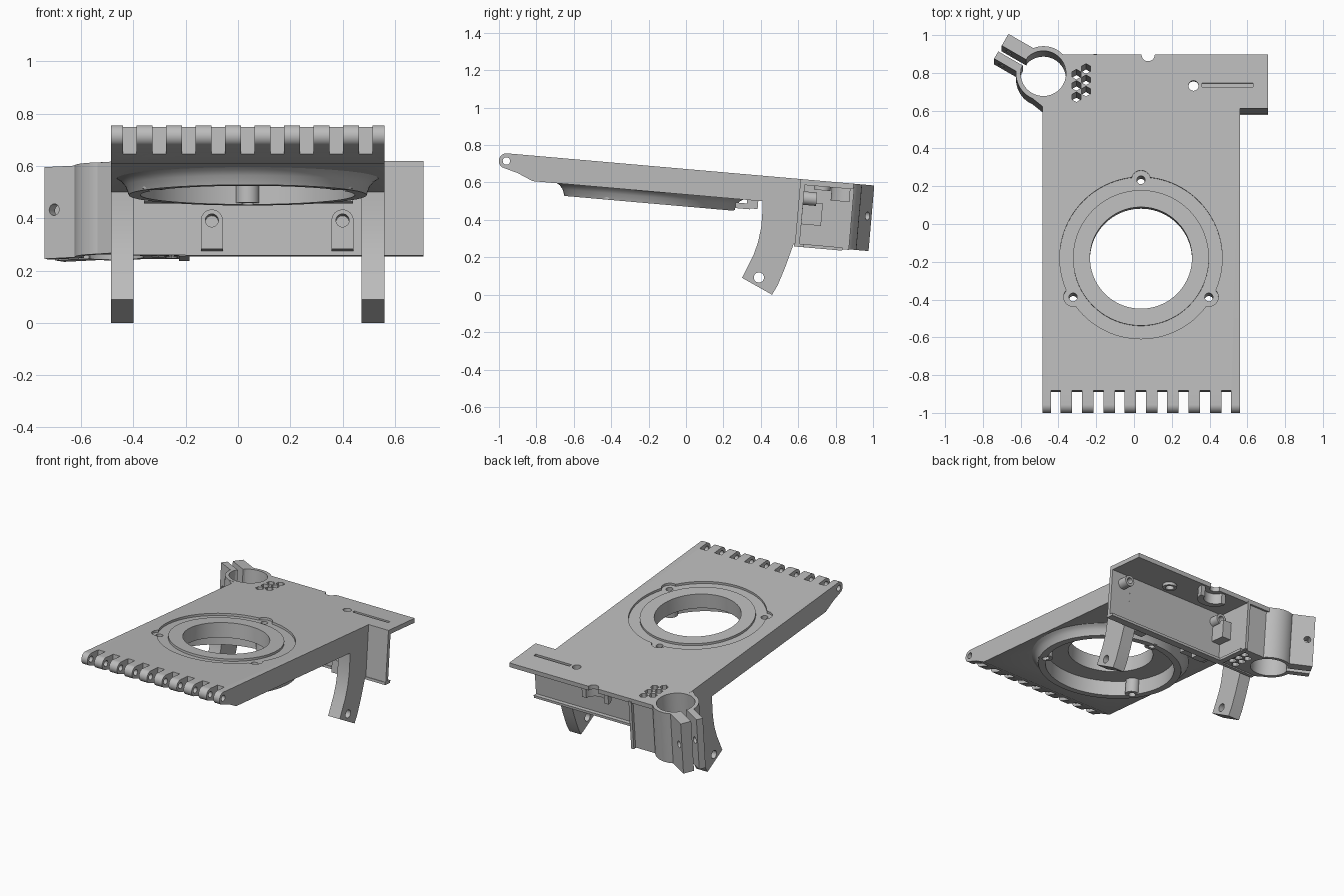
import bpy, bmesh, math
from mathutils import Matrix

if "Cube" in bpy.data.objects:
    bpy.data.objects.remove(bpy.data.objects["Cube"], do_unlink=True)

grey = bpy.data.materials.new("plain grey")
grey.use_nodes = True
GREY = (0.5, 0.5, 0.5, 1)
grey.diffuse_color = GREY
grey.node_tree.nodes["Principled BSDF"].inputs["Base Color"].default_value = GREY

# The deck slopes down towards the back; most parts are built in its frame
TILT = Matrix.Translation((0, 0, 0.672)) @ Matrix.Rotation(math.radians(-5), 4, 'X')
parts, helpers = [], []


def add(name, bm, cutter=False, tilted=True):
    bmesh.ops.recalc_face_normals(bm, faces=bm.faces)
    mesh = bpy.data.meshes.new(name)
    bm.to_mesh(mesh)
    bm.free()
    mesh.materials.append(grey)
    ob = bpy.data.objects.new(name, mesh)
    bpy.context.collection.objects.link(ob)
    if tilted:
        ob.matrix_world = TILT
    ob.hide_render = cutter
    (helpers if cutter else parts).append(ob)
    return ob


def prism(name, pts, axis, a, b, **kw):
    """Extrude a 2D outline along an axis from a to b."""
    place = {'x': lambda p, h: (h, p[0], p[1]),
             'y': lambda p, h: (p[0], h, p[1]),
             'z': lambda p, h: (p[0], p[1], h)}[axis]
    bm = bmesh.new()
    low, high = [[bm.verts.new(place(p, h)) for p in pts] for h in (a, b)]
    bm.faces.new(low)
    bm.faces.new(high)
    for i in range(len(pts)):
        j = (i + 1) % len(pts)
        bm.faces.new((low[i], low[j], high[j], high[i]))
    return add(name, bm, **kw)


def arc(cx, cy, r, start=0, sweep=360, n=48):
    steps = n if sweep == 360 else n + 1
    angles = [math.radians(start + sweep * i / n) for i in range(steps)]
    return [(cx + r * math.cos(t), cy + r * math.sin(t)) for t in angles]


def box(name, x, y, z, **kw):
    return prism(name, [(x[0], y[0]), (x[1], y[0]), (x[1], y[1]), (x[0], y[1])],
                 'z', z[0], z[1], **kw)


def lathe(name, cx, cy, profile, n=96, **kw):
    """Revolve a closed (radius, height) outline about a vertical axis."""
    bm = bmesh.new()
    rings = [[bm.verts.new((x, y, h)) for x, y in arc(cx, cy, r, n=n)] for r, h in profile]
    for k, ring in enumerate(rings):
        nxt = rings[(k + 1) % len(rings)]
        for i in range(n):
            j = (i + 1) % n
            bm.faces.new((ring[i], ring[j], nxt[j], nxt[i]))
    return add(name, bm, **kw)


def cut(ob, *cutters):
    for c in cutters:
        m = ob.modifiers.new("cut", 'BOOLEAN')
        m.operation, m.solver, m.object = 'DIFFERENCE', 'EXACT', c


LEFT, RIGHT, END = -0.485, 0.56, 0.71
CX, CY = 0.037, -0.18            # centre of the round opening
KX, KY = -0.48, 0.80             # centre of the clamp

# Deck with hinge barrel, thin rear shelf and rear wall
profile = arc(-0.96, -0.041, 0.041, 90, 150, 14) + [
    (-0.895, -0.10), (-0.811, -0.136), (0.615, -0.136), (0.615, -0.36),
    (0.64, -0.36), (0.64, -0.03), (0.9, -0.03), (0.9, 0)]
deck = prism("deck", profile, 'x', LEFT, RIGHT)
wing = prism("shelf_wing", [(0.615, 0), (0.615, -0.36), (0.64, -0.36), (0.64, -0.03),
                            (0.9, -0.03), (0.9, 0)], 'x', RIGHT, END)

# Hinge slots and pin hole
for k in range(9):
    x = -0.44 + 0.1128 * k
    cut(deck, box("slot_cutter", (x, x + 0.052), (-1.1, -0.885), (-0.3, 0.1), cutter=True))
cut(deck, prism("pin_cutter", arc(-0.96, -0.041, 0.02, n=24), 'x', -0.6, 0.7, cutter=True))

# Round opening, wider pocket below it, and shallow groove on top
cut(deck,
    prism("opening_cutter", arc(CX, CY, 0.27, n=96), 'z', -0.3, 0.1, cutter=True),
    prism("pocket_cutter", arc(CX, CY, 0.41, n=96), 'z', -0.3, -0.1, cutter=True),
    lathe("groove_cutter", CX, CY, [(0.36, -0.015), (0.43, -0.015), (0.43, 0.05), (0.36, 0.05)],
          cutter=True))
skirt = lathe("opening_skirt", CX, CY, [(0.51, -0.13), (0.485, -0.145), (0.468, -0.165),
              (0.455, -0.2), (0.41, -0.2), (0.41, -0.13)])

# Three screw lobes around the opening
for angle in (90, 210, 330):
    t = math.radians(angle)
    x, y = CX + 0.415 * math.cos(t), CY + 0.415 * math.sin(t)
    hole = prism("screw_cutter", arc(x, y, 0.022, n=24), 'z', -0.4, 0.1, cutter=True)
    cut(deck, prism("lobe_cutter", arc(x, y, 0.05, n=32), 'z', -0.015, 0.06, cutter=True), hole)
    lug = prism("screw_lug", arc(x, y, 0.045, n=32), 'z', -0.195, -0.09)
    cut(lug, hole)
    cut(skirt, hole)

# Shelf details: notch, round hole and long groove
notch = prism("notch_cutter", arc(0.075, 0.9, 0.035), 'z', -0.06, 0.1, cutter=True)
round_hole = prism("hole_cutter", arc(0.315, 0.735, 0.027, n=32), 'z', -0.1, 0.1, cutter=True)
groove = box("long_groove_cutter", (0.36, 0.63), (0.727, 0.748), (-0.015, 0.1), cutter=True)
cut(deck, notch, round_hole, groove)
cut(wing, groove)
cup = prism("notch_cup", arc(0.075, 0.885, 0.1, 180, 180, 32), 'z', -0.1, -0.028)
cut(cup, prism("cup_cutter", arc(0.075, 0.9, 0.07), 'z', -0.2, 0.1, cutter=True))
collar = lathe("hole_collar", 0.315, 0.735, [(0.027, -0.05), (0.045, -0.05),
               (0.045, -0.028), (0.027, -0.028)], n=32)

# Rear wall: bottom rail, divider and screw bosses
box("bottom_rail", (-0.2, END), (0.61, 0.665), (-0.362, -0.345))
box("divider", (-0.215, -0.195), (0.63, 0.905), (-0.355, -0.02))
box("divider_foot", (-0.225, -0.185), (0.63, 0.87), (-0.362, -0.345))
for x in (0.62, -0.14):
    boss = prism("rear_boss", arc(x, -0.1, 0.036, n=32), 'y', 0.635, 0.71)
    cut(boss, prism("boss_cutter", arc(x, -0.1, 0.02, n=24), 'y', 0.66, 0.8, cutter=True))
box("rear_bracket", (-0.195, -0.13), (0.635, 0.745), (-0.24, -0.12))
for x in (-0.1, 0.4):
    outline = arc(x, -0.235, 0.042, 0, 180, 20) + [(x - 0.042, -0.345), (x + 0.042, -0.345)]
    boss = prism("front_boss", outline, 'y', 0.53, 0.62)
    cut(boss, prism("boss_cutter", arc(x, -0.235, 0.025, n=24), 'y', 0.4, 0.61, cutter=True))

# Small catches under the deck
for x in (-0.26, 0.34):
    box("catch_stem", (x - 0.1, x + 0.1), (0.34, 0.4), (-0.18, -0.13))
    box("catch_lip", (x - 0.1, x + 0.1), (0.28, 0.36), (-0.185, -0.155))

# Legs
leg_outline = [(0.41, 0.52), (0.41, 0.46), (0.402, 0.36), (0.385, 0.28), (0.36, 0.21),
               (0.30, 0.09), (0.46, 0.0), (0.49, 0.05), (0.53, 0.145), (0.575, 0.27),
               (0.607, 0.27), (0.63, 0.52)]
pivot = prism("pivot_cutter", arc(0.39, 0.092, 0.027, n=32), 'x', -1, 1,
              cutter=True, tilted=False)
for name, a, b in (("right_leg", LEFT, -0.4), ("left_leg", 0.472, RIGHT)):
    cut(prism(name, leg_outline, 'x', a, b, tilted=False), pivot)

# Clamp ring, filler and lattice block
bore = prism("bore_cutter", arc(KX, KY, 0.12, n=64), 'z', -0.5, 0.1, cutter=True)
ring = prism("clamp_ring", arc(KX, KY, 0.145, n=64), 'z', -0.352, 0)
web = prism("clamp_web", [(LEFT, 0.625), (-0.585, 0.705), (KX, KY), (-0.35, KY), (-0.35, 0.625)],
            'z', -0.352, -0.001)
block = box("lattice_block", (-0.38, -0.21), (0.635, 0.885), (-0.352, -0.01))
cut(ring, bore)
cut(web, bore)
cut(block, bore)
cut(deck, bore)
for x, first in ((-0.305, 0.675), (-0.254, 0.705)):
    for row in range(3):
        cell = prism("lattice_cutter", arc(x, first + 0.06 * row, 0.027, 30, n=6), 'z',
                     -0.5, 0.1, cutter=True)
        cut(block, cell)
        cut(deck, cell)

# Clamp ears along the split direction
t = math.radians(150)
along = lambda d, s: (KX + d * math.cos(t) + s * math.sin(t), KY + d * math.sin(t) - s * math.cos(t))


def ear_plan(d0, d1, s0, s1):
    return [along(d0, s0), along(d1, s0), along(d1, s1), along(d0, s1)]


cut(ring, prism("split_cutter", ear_plan(0.05, 0.4, -0.018, 0.018), 'z', -0.5, 0.1, cutter=True))
bolt = prism("bolt_cutter", arc(0, 0, 0.022, n=24), 'y', -0.2, 0.2, cutter=True)
bx, by = along(0.222, 0)
bolt.matrix_world = TILT @ Matrix.Translation((bx, by, -0.165)) @ Matrix.Rotation(t, 4, 'Z')
for name, s0, s1 in (("upper_ear", 0.018, 0.09), ("lower_ear", -0.062, -0.018)):
    cut(prism(name, ear_plan(0.115, 0.265, s0, s1), 'z', -0.352, 0), bolt)

# Bake the cuts, drop the cutters and shade
bpy.context.view_layer.update()
graph = bpy.context.evaluated_depsgraph_get()
baked = [bpy.data.meshes.new_from_object(ob.evaluated_get(graph)) for ob in parts]
for ob, mesh in zip(parts, baked):
    ob.modifiers.clear()
    ob.data = mesh
for ob in helpers:
    bpy.data.objects.remove(ob, do_unlink=True)
for ob in bpy.context.view_layer.objects:
    ob.select_set(ob in parts)
bpy.context.view_layer.objects.active = deck
bpy.ops.object.shade_smooth_by_angle(angle=math.radians(30))
